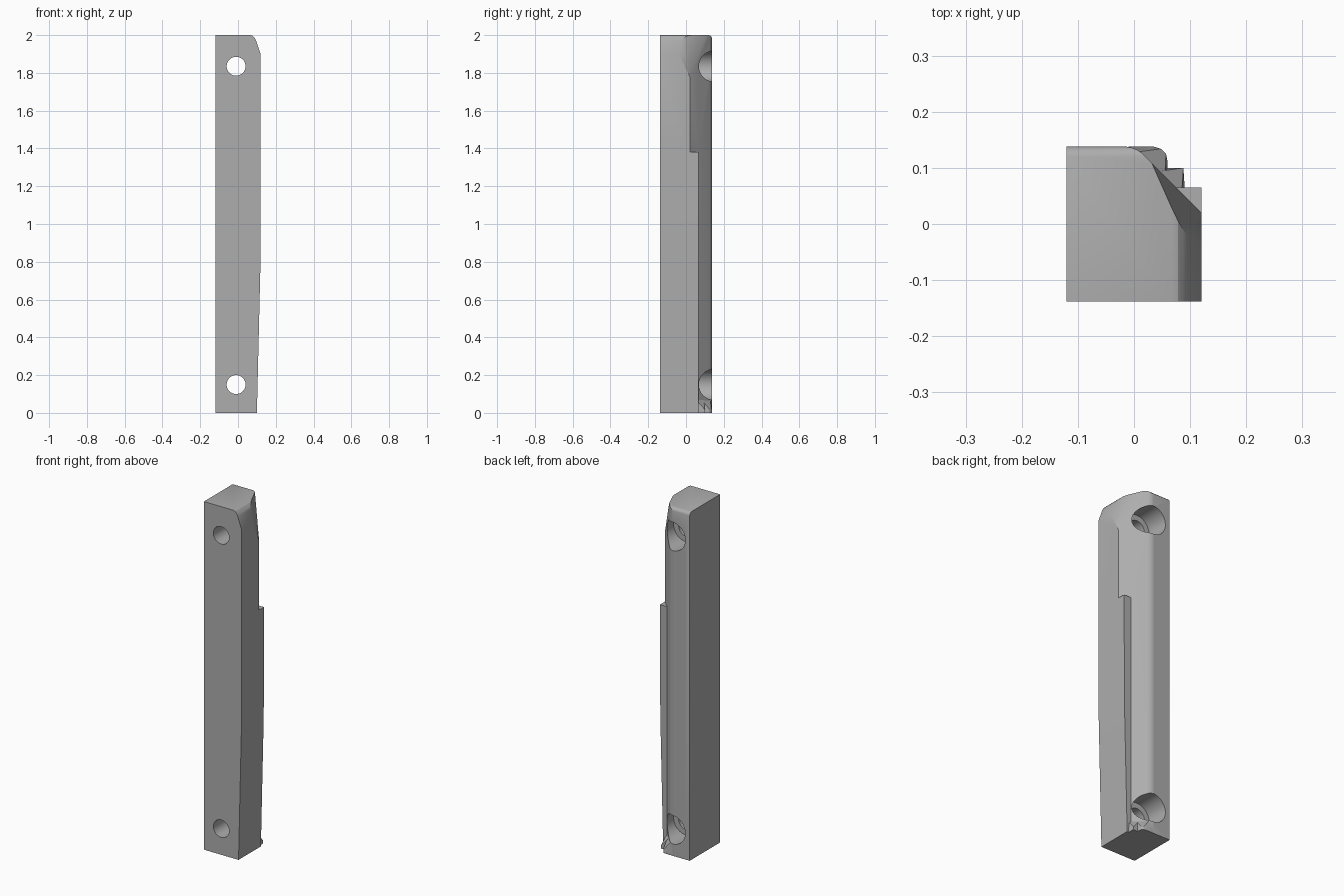
import bpy, bmesh, math
from mathutils import Vector

cube = bpy.data.objects.get("Cube")
if cube:
    bpy.data.objects.remove(cube, do_unlink=True)

grey = bpy.data.materials.new("plain grey")
grey.use_nodes = True
colour = (0.42, 0.42, 0.42, 1)
grey.diffuse_color = colour
grey.node_tree.nodes["Principled BSDF"].inputs["Base Color"].default_value = colour

BACK = 0.138


def make(name, bm):
    bmesh.ops.recalc_face_normals(bm, faces=bm.faces)
    mesh = bpy.data.meshes.new(name)
    bm.to_mesh(mesh)
    bm.free()
    mesh.materials.append(grey)
    ob = bpy.data.objects.new(name, mesh)
    bpy.context.collection.objects.link(ob)
    return ob


def prism(profile, y0, y1):
    """Extrude an x-z outline along y."""
    bm = bmesh.new()
    face = bm.faces.new([bm.verts.new((x, y0, z)) for x, z in profile])
    out = bmesh.ops.extrude_face_region(bm, geom=[face])
    moved = [v for v in out["geom"] if isinstance(v, bmesh.types.BMVert)]
    bmesh.ops.translate(bm, verts=moved, vec=(0, y1 - y0, 0))
    return bm


def slice_off(bm, point, normal):
    """Remove everything on the normal side of a plane and cap the cut."""
    geom = bm.verts[:] + bm.edges[:] + bm.faces[:]
    bmesh.ops.bisect_plane(bm, geom=geom, dist=1e-6, plane_co=point,
                           plane_no=normal, clear_outer=True)
    rim = [e for e in bm.edges if e.is_boundary]
    if rim:
        bmesh.ops.holes_fill(bm, edges=rim, sides=0)
    bmesh.ops.recalc_face_normals(bm, faces=bm.faces)


def hull(name, points):
    bm = bmesh.new()
    for p in points:
        bm.verts.new(p)
    out = bmesh.ops.convex_hull(bm, input=bm.verts[:])
    bmesh.ops.delete(bm, geom=[v for v in bm.verts if not v.link_faces],
                     context="VERTS")
    return make(name, bm)


def combine(target, tool, operation):
    mod = target.modifiers.new(operation.lower(), "BOOLEAN")
    mod.operation, mod.solver, mod.object = operation, "EXACT", tool
    bpy.context.view_layer.objects.active = target
    bpy.ops.object.modifier_apply(modifier=mod.name)
    bpy.data.objects.remove(tool, do_unlink=True)


# Main bar: tapered outline with a rounded upper corner
outer = [(0.10, 0), (0.118, 0.75), (0.12, 1.38)]
shoulder = [(0.12, 1.9), (0.096, 1.97), (0.088, 1.986), (0.078, 1.996), (0.066, 2)]
bm = prism([(-0.12, 0)] + outer + shoulder + [(-0.12, 2)], -BACK, BACK)

# Long chamfer with a softened edge, then the sloping blend at its top
slice_off(bm, Vector((0, 0.14, 0)), Vector((1, 1, 0)).normalized())
r = 0.05
cx = 0.14 - BACK - r * math.tan(math.pi / 8)
for deg in (67.5, 78.75, 56.25):
    n = Vector((math.cos(math.radians(deg)), math.sin(math.radians(deg)), 0))
    slice_off(bm, Vector((cx, BACK - r, 0)) + n * r, n)
slice_off(bm, Vector((0.12, 0.02, 1.78)), Vector((0.0216, 0.0096, 0.0048)).normalized())

# Rounded top back edge
r = 0.022
for deg in (45, 22.5, 67.5):
    n = Vector((0, math.cos(math.radians(deg)), math.sin(math.radians(deg))))
    slice_off(bm, Vector((0, BACK - r, 2 - r)) + n * r, n)
bar = make("mounting_bar", bm)

# Side lip filling the lower part of the chamfer
lip = make("side_lip", prism([(0.03, 0)] + outer + [(0.03, 1.38)], -0.02, 0.065))
combine(bar, lip, "UNION")

# Flared foot in two steps
heel = [(-0.01, 0.06), (-0.01, BACK), (0.035, BACK), (0.048, 0.134),
        (0.057, 0.125), (0.06, 0.11), (0.06, 0.06)]
toe = [(0.03, 0.04), (0.03, 0.1), (0.088, 0.1), (0.092, 0.04)]
for name, base, top in (("foot_heel", heel, [(0.01, 0.129), (0.055, 0.084)]),
                        ("foot_toe", toe, [(0.045, 0.094), (0.085, 0.054)])):
    pts = [(x, y, z) for x, y in base for z in (0, 0.018)]
    pts += [(x, y, 0.068) for x, y in top]
    combine(bar, hull(name, pts), "UNION")

# Screw holes with wide recesses from the back
for z in (0.15, 1.835):
    for name, radius, y0, y1 in (("screw_hole", 0.05, -0.3, 0.3),
                                 ("recess", 0.082, 0.01, 0.3)):
        bpy.ops.mesh.primitive_cylinder_add(
            vertices=48, radius=radius, depth=y1 - y0,
            location=(-0.01, (y0 + y1) / 2, z), rotation=(math.pi / 2, 0, 0))
        cutter = bpy.context.object
        cutter.name = name
        cutter.hide_render = True
        cutter.data.materials.append(grey)
        combine(bar, cutter, "DIFFERENCE")

bpy.ops.object.select_all(action="DESELECT")
bar.select_set(True)
bpy.context.view_layer.objects.active = bar
bpy.ops.object.shade_smooth_by_angle(angle=math.radians(25))
